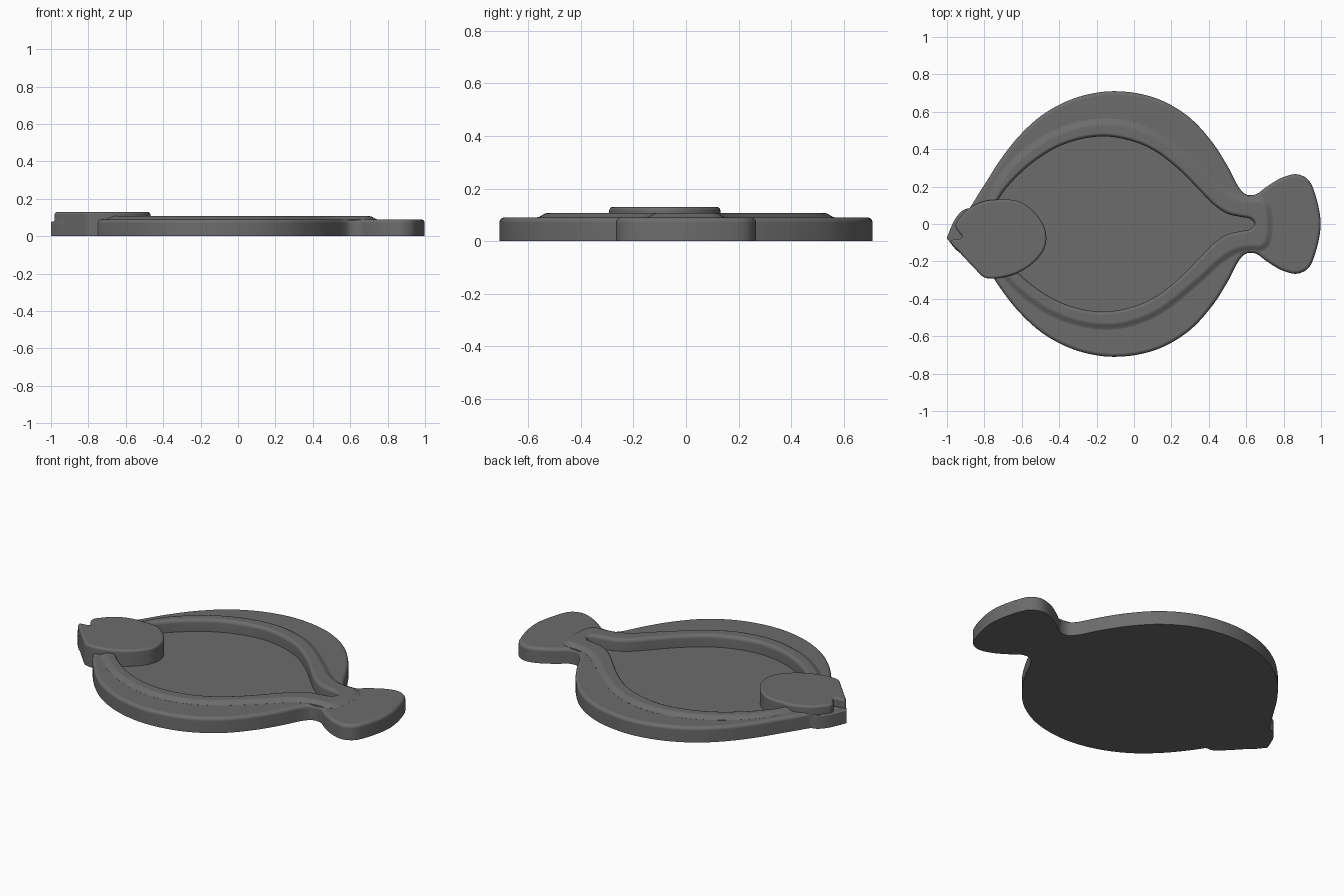
import bpy, bmesh, math
from mathutils import Vector

if "Cube" in bpy.data.objects:
    bpy.data.objects.remove(bpy.data.objects["Cube"])


def spline(pts, steps=8):
    """Closed smooth curve through the points."""
    p = [Vector(q) for q in pts]
    n, out = len(p), []
    for i in range(n):
        a, b, c, d = p[i - 1], p[i], p[(i + 1) % n], p[(i + 2) % n]
        k = abs((c - b).length) ** 0.5
        t0 = max((b - a).length ** 0.5, 1e-4)
        t2 = max((d - c).length ** 0.5, 1e-4)
        # centripetal tangents keep tight corners free of loops
        m1 = k * ((b - a) / t0 - (c - a) / (t0 + k) + (c - b) / k)
        m2 = k * ((c - b) / k - (d - b) / (k + t2) + (d - c) / t2)
        for s in range(steps):
            t = s / steps
            out.append((2*t**3 - 3*t**2 + 1) * b + (t**3 - 2*t**2 + t) * m1
                       + (3*t**2 - 2*t**3) * c + (t**3 - t**2) * m2)
    area = sum(out[i - 1].cross(out[i]) for i in range(len(out)))
    return out if area > 0 else out[::-1]


def loft(name, pts, layers):
    """Stack of (inset, z) copies of an outline, capped at both ends."""
    o = spline(pts)
    n = len(o)
    nor = []
    for i in range(n):
        d = (o[(i + 1) % n] - o[i - 1]).normalized()
        nor.append(Vector((-d.y, d.x)))
    bm = bmesh.new()
    rings = [[bm.verts.new((*(o[i] + nor[i] * off), z)) for i in range(n)]
             for off, z in layers]
    for lo, hi in zip(rings, rings[1:]):
        for i in range(n):
            j = (i + 1) % n
            bm.faces.new((lo[i], lo[j], hi[j], hi[i]))
    bm.faces.new(rings[0][::-1])
    bm.faces.new(rings[-1])
    me = bpy.data.meshes.new(name)
    bm.to_mesh(me)
    bm.free()
    ob = bpy.data.objects.new(name, me)
    bpy.context.collection.objects.link(ob)
    return ob


def rounded(z0, z1, r, n=5):
    """Layers for a plate with a rounded top edge."""
    arc = [math.pi / 2 * i / n for i in range(n + 1)]
    return [(0, z0)] + [(r * (1 - math.cos(a)), z1 - r + r * math.sin(a)) for a in arc]


def combine(target, other, op):
    m = target.modifiers.new(op.lower(), 'BOOLEAN')
    m.operation, m.object, m.solver = op, other, 'EXACT'
    bpy.context.view_layer.objects.active = target
    bpy.ops.object.modifier_apply(modifier=m.name)
    bpy.data.objects.remove(other, do_unlink=True)


def mirrored(half):
    return half + [(x, -y) for x, y in reversed(half) if abs(y) > 1e-6]


# fins and tail in one flat plate
dish = loft("fish_dish", mirrored(
    [(-0.90, 0.04), (-0.85, 0.13), (-0.79, 0.225), (-0.71, 0.35), (-0.61, 0.475),
     (-0.48, 0.59), (-0.31, 0.675), (-0.11, 0.71), (0.11, 0.675), (0.29, 0.575),
     (0.42, 0.435), (0.50, 0.31), (0.565, 0.19), (0.60, 0.158), (0.65, 0.158),
     (0.71, 0.2), (0.79, 0.247), (0.87, 0.266), (0.93, 0.238), (0.965, 0.17),
     (0.998, 0.0)]), rounded(0, 0.09, 0.02))

# raised body rim with a soft slope, reaching over the tail root
rim = loft("body_rim", mirrored(
    [(-0.79, 0.0), (-0.765, 0.14), (-0.68, 0.29), (-0.5, 0.445), (-0.32, 0.525),
     (-0.15, 0.55), (0.0, 0.528), (0.15, 0.46), (0.35, 0.3), (0.46, 0.2),
     (0.54, 0.15), (0.62, 0.132), (0.68, 0.13), (0.712, 0.105), (0.728, 0.0)]),
    [(-0.016, 0.05), (-0.016, 0.0903), (-0.008, 0.0925), (0, 0.097),
     (0.008, 0.102), (0.016, 0.1055), (0.024, 0.107)])
combine(dish, rim, 'UNION')

# hollow of the dish, with a channel to the tail and softened lip
hollow = loft("hollow_cutter", mirrored(
    [(-0.76, 0.0), (-0.73, 0.12), (-0.62, 0.26), (-0.45, 0.39), (-0.3, 0.45),
     (-0.15, 0.468), (0.0, 0.44), (0.12, 0.385), (0.25, 0.282), (0.35, 0.18),
     (0.43, 0.10), (0.5, 0.055), (0.57, 0.038), (0.62, 0.028), (0.645, 0.0)]),
    [(0.0, 0.035), (0, 0.085), (-0.003, 0.096),
     (-0.010, 0.104), (-0.02, 0.1075), (-0.02, 0.2)])
combine(dish, hollow, 'DIFFERENCE')

# lower mouth plate
jaw = loft("jaw", [(-0.80, 0.08), (-0.90, 0.08), (-0.925, 0.065), (-0.96, 0.02),
                   (-0.995, -0.06), (-1.0, -0.075), (-0.99, -0.09), (-0.93, -0.155),
                   (-0.80, -0.2)], rounded(0.0004, 0.078, 0.006))
combine(dish, jaw, 'UNION')

# head with mouth notch
head = loft("head", [(-0.72, 0.13), (-0.62, 0.122), (-0.53, 0.06), (-0.475, -0.03),
                     (-0.475, -0.12), (-0.53, -0.2), (-0.63, -0.265), (-0.76, -0.292),
                     (-0.805, -0.283), (-0.85, -0.24), (-0.93, -0.155), (-0.975, -0.107),
                     (-0.98, -0.092), (-0.965, -0.083), (-0.925, -0.078),
                     (-0.92, -0.068), (-0.95, -0.025), (-0.953, 0.0), (-0.925, 0.04),
                     (-0.88, 0.085), (-0.80, 0.122)], rounded(0.0008, 0.13, 0.014))
combine(dish, head, 'UNION')

# dark grey finish, smooth shading
dark = bpy.data.materials.new("dark_grey")
dark.diffuse_color = (0.15, 0.15, 0.15, 1)
dark.use_nodes = True
dark.node_tree.nodes["Principled BSDF"].inputs["Base Color"].default_value = dark.diffuse_color
dish.data.materials.clear()
dish.data.materials.append(dark)
bpy.ops.object.select_all(action='DESELECT')
dish.select_set(True)
bpy.context.view_layer.objects.active = dish
bpy.ops.object.shade_smooth_by_angle(angle=math.radians(35))
soft = dish.modifiers.new("even_shading", 'WEIGHTED_NORMAL')
soft.keep_sharp = True
